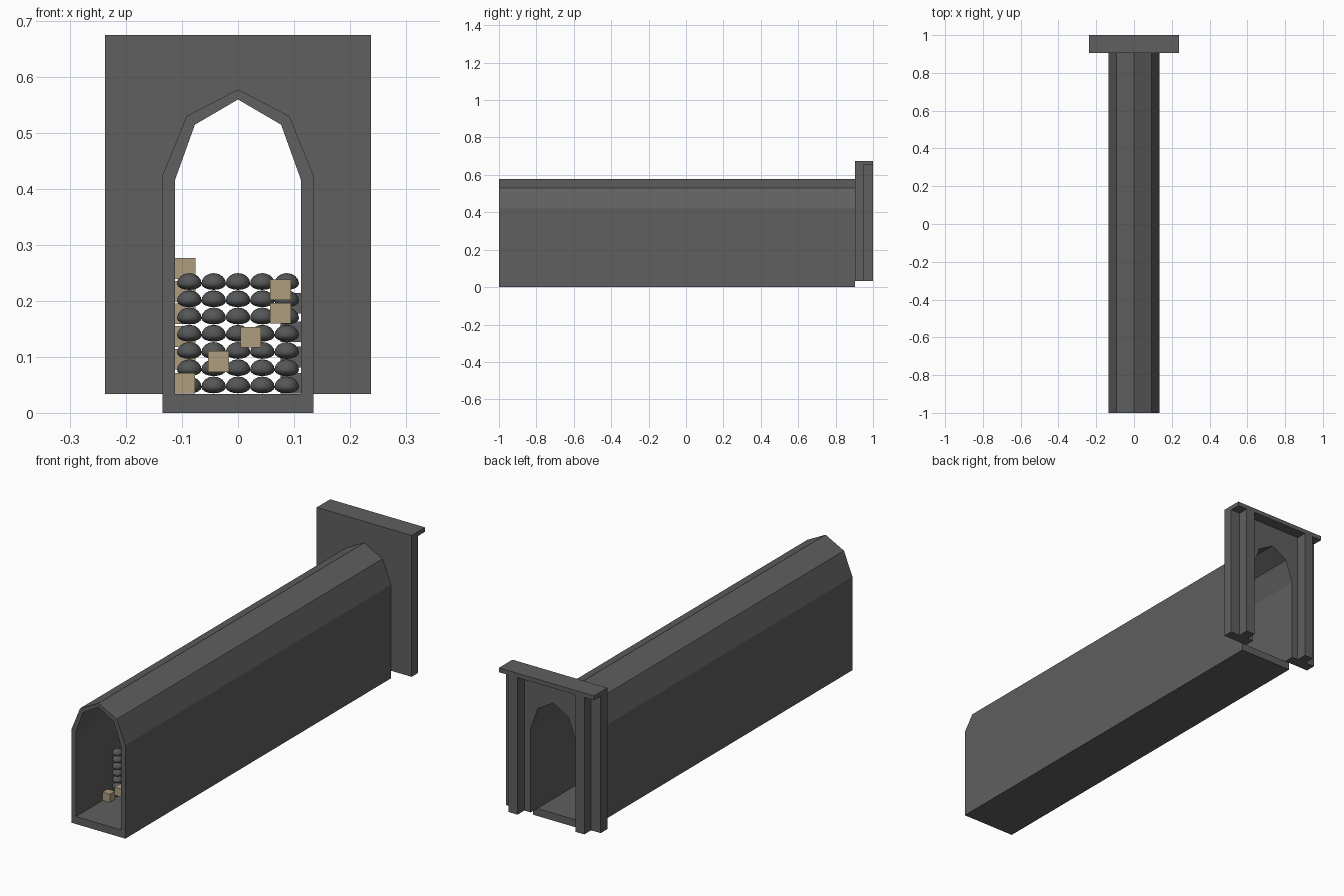
import bpy, bmesh, math
from mathutils import Vector

if "Cube" in bpy.data.objects:
    bpy.data.objects.remove(bpy.data.objects["Cube"])


def material(name, rgb):
    m = bpy.data.materials.new(name)
    m.diffuse_color = (*rgb, 1.0)
    m.use_nodes = True
    m.node_tree.nodes["Principled BSDF"].inputs["Base Color"].default_value = m.diffuse_color
    return m


STONE = material("dark stone", (0.115, 0.115, 0.115))
RUBBLE = material("rubble grey", (0.09, 0.092, 0.094))
TAN = material("tan crate", (0.42, 0.34, 0.205))


def finish(bm, name, mat):
    bmesh.ops.recalc_face_normals(bm, faces=bm.faces[:])
    me = bpy.data.meshes.new(name)
    bm.to_mesh(me)
    bm.free()
    ob = bpy.data.objects.new(name, me)
    me.materials.append(mat)
    bpy.context.collection.objects.link(ob)
    return ob


def box(name, x0, x1, y0, y1, z0, z1, mat):
    bm = bmesh.new()
    bmesh.ops.create_cube(bm, size=1)
    for v in bm.verts:
        v.co = Vector(((x0 + x1) / 2 + v.co.x * (x1 - x0),
                       (y0 + y1) / 2 + v.co.y * (y1 - y0),
                       (z0 + z1) / 2 + v.co.z * (z1 - z0)))
    return finish(bm, name, mat)


def mirrored(half):
    """Right half of an arch, bottom to apex, closed across x = 0."""
    return half + [(-x, z) for x, z in reversed(half[:-1])]


outer = mirrored([(0.135, 0.0), (0.135, 0.424), (0.092, 0.53), (0, 0.578)])
inner = mirrored([(0.113, 0.034), (0.113, 0.415), (0.077, 0.515), (0, 0.56)])
Y0, Y1, YP = -1.0, 0.904, 0.951

# hollow arched tunnel
bm = bmesh.new()
rings = [[bm.verts.new((x, y, z)) for x, z in prof]
         for y in (Y0, Y1) for prof in (outer, inner)]
n = len(outer)
for a, b in ((0, 1), (2, 3), (0, 2), (1, 3)):
    for i in range(n):
        j = (i + 1) % n
        bm.faces.new((rings[a][i], rings[a][j], rings[b][j], rings[b][i]))
finish(bm, "tunnel", STONE)

# portal plate with the arch cut out, open at the bottom
W, ZB, ZT = 0.238, 0.034, 0.655
bm = bmesh.new()
outline = inner + [(-W, ZB), (-W, ZT), (W, ZT), (W, ZB)]
face = bm.faces.new([bm.verts.new((x, Y1, z)) for x, z in outline])
ext = bmesh.ops.extrude_face_region(bm, geom=[face], use_keep_orig=True)
for v in ext["geom"]:
    if isinstance(v, bmesh.types.BMVert):
        v.co.y = YP
finish(bm, "portal_plate", STONE)

# lintel and two pillars
box("lintel", -W, W, Y1, 1.0, ZT, 0.675, STONE)
for s in (-1, 1):
    xs = sorted((s * 0.145, s * 0.19))
    box("pillar", *xs, YP, 1.0, ZB, ZT, STONE)

# wall of rounded rubble stones: five columns, seven rows
YR = -0.74
for row in range(7):
    for col in range(-2, 3):
        bm = bmesh.new()
        bmesh.ops.create_uvsphere(bm, u_segments=12, v_segments=8, radius=1)
        for v in bm.verts:
            h = v.co.z * (0.019 if v.co.z > 0 else 0.011)
            v.co = Vector((col * 0.0435 + v.co.x * 0.022, YR + v.co.y * 0.022,
                           0.046 + row * 0.0308 + h))
        ob = finish(bm, "rubble_stone", RUBBLE)
        for p in ob.data.polygons:
            p.use_smooth = True


def crate(x, y, z, mat=TAN):
    s = 0.0185
    box("crate", x - s, x + s, y - s, y + s, z - s, z + s, mat)


# crates stepping up in front of the rubble
for x, z in ((-0.095, 0.053), (-0.035, 0.092), (0.023, 0.135),
             (0.076, 0.178), (0.076, 0.22)):
    crate(x, -0.79, z)

# crates behind the rubble along the left wall, stone blocks on the right
for i in range(5):
    crate(-0.0945, -0.62 + i * 0.04, 0.096 + i * 0.0405)
for i, z in enumerate((0.053, 0.1, 0.145, 0.196)):
    crate(0.0945, -0.62 + i * 0.04, z, STONE)
